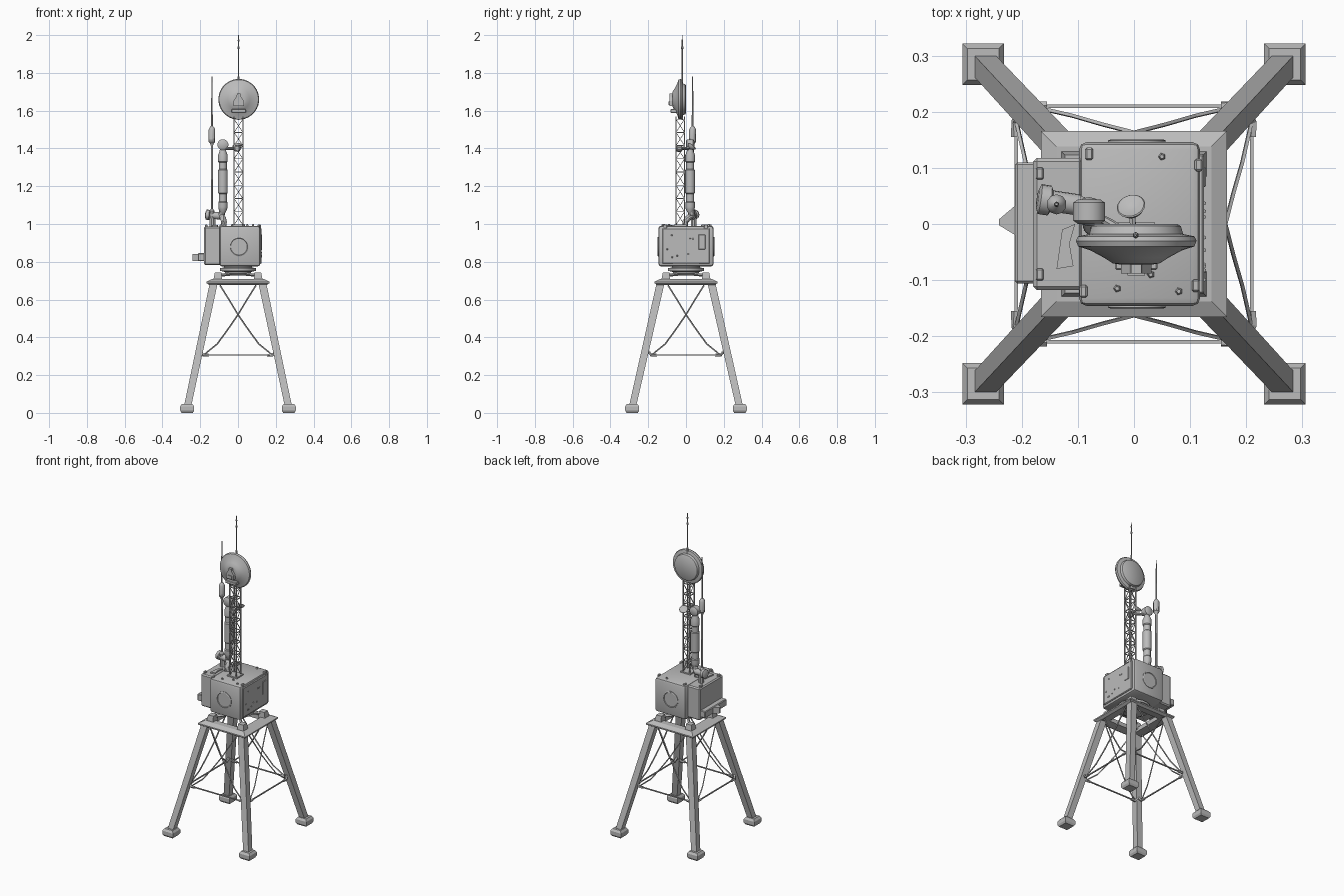
import bpy, bmesh, math, random
from mathutils import Vector, Matrix

if "Cube" in bpy.data.objects:
    bpy.data.objects.remove(bpy.data.objects["Cube"])

random.seed(4)
grey = bpy.data.materials.new("weathered_grey")
grey.diffuse_color = (0.5, 0.5, 0.5, 1)
grey.use_nodes = True
grey.node_tree.nodes["Principled BSDF"].inputs["Base Color"].default_value = grey.diffuse_color


def finish(name, bm, smooth=False):
    bmesh.ops.recalc_face_normals(bm, faces=bm.faces)
    me = bpy.data.meshes.new(name)
    bm.to_mesh(me)
    bm.free()
    me.materials.append(grey)
    ob = bpy.data.objects.new(name, me)
    bpy.context.collection.objects.link(ob)
    if smooth:
        bpy.ops.object.select_all(action='DESELECT')
        ob.select_set(True)
        bpy.context.view_layer.objects.active = ob
        bpy.ops.object.shade_smooth_by_angle(angle=math.radians(35))
    return ob


def loft(bm, rings):
    """Skin a list of point rings and cap both ends."""
    vs = [[bm.verts.new(p) for p in r] for r in rings]
    n = len(vs[0])
    for a, b in zip(vs, vs[1:]):
        for i in range(n):
            j = (i + 1) % n
            bm.faces.new((a[i], a[j], b[j], b[i]))
    bm.faces.new(vs[0][::-1])
    bm.faces.new(vs[-1])


def rod(bm, pts, r, n=6):
    pts = [Vector(p) for p in pts]
    rings = []
    for i, p in enumerate(pts):
        d = (pts[min(i + 1, len(pts) - 1)] - pts[max(i - 1, 0)]).normalized()
        q = Vector((0, 0, 1)).rotation_difference(d)
        rings.append([p + q @ Vector((r * math.cos(t), r * math.sin(t), 0))
                      for t in (math.tau * (k + .5) / n for k in range(n))])
    loft(bm, rings)


def turned(bm, prof, loc=(0, 0, 0), axis=(0, 0, 1), n=20):
    """Solid of revolution; prof is (radius, distance along axis)."""
    q = Vector((0, 0, 1)).rotation_difference(Vector(axis))
    loft(bm, [[Vector(loc) + q @ Vector((r * math.cos(t), r * math.sin(t), h))
               for t in (math.tau * (k + .5) / n for k in range(n))] for r, h in prof])


def block(bm, lo, hi, bevel=0, seg=1):
    lo, hi = Vector(lo), Vector(hi)
    m = Matrix.Translation((lo + hi) / 2) @ Matrix.Diagonal((*(hi - lo), 1))
    vs = bmesh.ops.create_cube(bm, size=1, matrix=m)['verts']
    if bevel:
        es = list({e for v in vs for e in v.link_edges})
        bmesh.ops.bevel(bm, geom=es, offset=bevel, segments=seg, affect='EDGES', profile=0.5)


def square(cx, cy, h, z):
    return [(cx + a * h, cy + b * h, z) for a, b in ((-1, -1), (1, -1), (1, 1), (-1, 1))]


# Splayed legs with foot pads and top stubs
for i, (sx, sy) in enumerate(((-1, -1), (1, -1), (1, 1), (-1, 1))):
    bm = bmesh.new()
    loft(bm, [square(sx * .268, sy * .284, .019, .03), square(sx * .128, sy * .134, .021, .69)])
    finish(f"leg_{i}", bm)
    bm = bmesh.new()
    x, y = sx * .269, sy * .285
    loft(bm, [square(x, y, .030, 0), square(x, y, .037, .012),
              square(x, y, .037, .034), square(x, y, .028, .047)])
    finish(f"foot_{i}", bm)
    bm = bmesh.new()
    loft(bm, [square(sx * .108, sy * .108, .024, .695), square(sx * .105, sy * .105, .018, .742)])
    rod(bm, [(sx * .105, sy * .105, .728), (0, 0, .738)], .008, 4)
    finish(f"stub_{i}", bm)

# Open square platform frame
bm = bmesh.new()
prof = [(.100, .682), (.150, .676), (.166, .686), (.166, .694), (.138, .708), (.100, .708)]
rings = [[bm.verts.new(p) for p in square(0, 0, h, z)] for h, z in prof]
for k in range(len(rings)):
    a, b = rings[k], rings[(k + 1) % len(rings)]
    for i in range(4):
        bm.faces.new((a[i], a[(i + 1) % 4], b[(i + 1) % 4], b[i]))
finish("platform_frame", bm)

# Cross braces and tie bars on each of the four sides
bm = bmesh.new()
for k in range(4):
    rot = Matrix.Rotation(k * math.pi / 2, 3, 'Z')
    for s in (-1, 1):
        pts = [(s * .095, -.142, .675), (s * .045, -.152, .595), (0, -.163, .52),
               (-s * .055, -.177, .44), (-s * .11, -.193, .365), (-s * .18, -.209, .308)]
        rod(bm, [rot @ Vector(p) for p in pts], .0042, 4)
        rod(bm, [rot @ Vector(p) for p in ((s * .20, -.202, .325), (s * .182, -.211, .305),
                                           (s * .155, -.211, .306))], .008, 5)
    rod(bm, [rot @ Vector((x, -.21, .306)) for x in (-.18, .18)], .0045, 4)
finish("leg_bracing", bm)

# Turntable under the cabin
bm = bmesh.new()
turned(bm, [(.055, .728), (.07, .738), (.07, .746), (.095, .752), (.095, .766), (.075, .770), (.075, .79)], n=24)
finish("turntable", bm, True)

# Equipment cabin and its side locker
bm = bmesh.new()
block(bm, (-.098, -.146, .775), (.118, .146, .99), .014, 2)
finish("cabin", bm, True)
bm = bmesh.new()
block(bm, (-.180, -.118, .782), (-.09, .118, .986), .007)
finish("side_locker", bm)
bm = bmesh.new()
block(bm, (-.212, -.106, .803), (-.175, .11, .846), .004)
loft(bm, [[(-.208, -.022, z), (-.241, -.002, z), (-.241, .008, z), (-.208, .036, z)] for z in (.805, .842)])
finish("side_ledge", bm)
bm = bmesh.new()
block(bm, (.112, -.125, .79), (.125, .125, .978), .004)
block(bm, (.122, .066, .865), (.128, .102, .945), .002)
finish("side_panel", bm)

# Round hatches on front and back
bm = bmesh.new()
for s in (-1, 1):
    turned(bm, [(.052, .14), (.052, .149), (.046, .151), (.044, .148), (.0, .148)][:4],
           (.005, 0, .88), (0, s, 0), 24)
finish("round_hatches", bm, True)

# Roof clips and scattered chips
bm = bmesh.new()
for x, y in ((-.168, -.09), (-.168, .09), (-.09, -.12), (.11, -.11), (.115, .105), (-.08, .125)):
    block(bm, (x - .007, y - .011, .972), (x + .007, y + .011, .997), .003)
for x, y in ((.05, .12), (-.03, -.115), (.08, -.12), (.03, -.09)):
    turned(bm, [(.008, .986), (.004, 1.0)], (x, y, 0), n=5)
for _ in range(9):
    y, z = random.uniform(-.11, .05), random.uniform(.81, .95)
    turned(bm, [(.007, .121), (.003, .128)], (0, y, z), (1, 0, 0), 4)
loft(bm, [[(-.138, -.08, z), (-.108, -.075, z), (-.115, -.035, z), (-.105, .0, z), (-.128, -.01, z)]
          for z in (.98, .994)])
finish("roof_clips", bm)

# Lattice mast
bm = bmesh.new()
x0, x1, y0, y1 = -.021, .026, -.053, -.008
ring = [(x0, y0), (x1, y0), (x1, y1), (x0, y1)]
for x, y in ring:
    rod(bm, [(x, y, .98), (x, y, 1.57)], .0042, 4)
step = .07
for k in range(9):
    z = .995 + k * step
    for i in range(4):
        a, b = ring[i], ring[(i + 1) % 4]
        rod(bm, [(*a, z), (*b, z)], .003, 4)
        if k < 8:
            if (k + i) % 2:
                a, b = b, a
            rod(bm, [(*a, z), (*b, z + step)], .0022, 4)
block(bm, (-.032, -.064, .985), (.037, .003, .998))
finish("lattice_mast", bm)

# Large dish with its feed
bm = bmesh.new()
turned(bm, [(.074, 0), (.080, .004), (.084, .018), (.104, .022), (.108, .030), (.104, .040),
            (.082, .047), (.058, .060), (.042, .070), (.030, .072)], (.004, 0, 1.66), (0, -1, 0), 32)
finish("main_dish", bm, True)
bm = bmesh.new()
block(bm, (-.034, -.082, 1.588), (.042, -.04, 1.608), .003)
loft(bm, [[(.004 + s * w, y, z) for s, y in ((-1, -.088), (1, -.088), (1, -.05), (-1, -.05))]
          for w, z in ((.027, 1.625), (.027, 1.652), (.012, 1.675), (.009, 1.69))])
block(bm, (-.012, -.092, 1.63), (.02, -.08, 1.648))
finish("dish_feed", bm)

# Tall top aerial
bm = bmesh.new()
turned(bm, [(.005, 1.55), (.005, 1.78), (.0028, 1.785), (.0028, 1.925), (.006, 1.928), (.006, 1.938),
            (.0028, 1.941), (.0028, 1.965), (.005, 1.968), (.005, 1.975), (.0025, 1.978), (.002, 2.0)],
       (.003, -.02, 0), n=6)
finish("top_aerial", bm)

# Side whip aerial with its canister
bm = bmesh.new()
turned(bm, [(.014, 1.03), (.014, 1.07), (.0065, 1.08), (.0065, 1.415), (.010, 1.425), (.018, 1.435),
            (.018, 1.50), (.012, 1.512), (.005, 1.52), (.004, 1.65), (.0025, 1.78)], (-.138, .035, 0), n=10)
finish("whip_aerial", bm, True)

# Roof pipework: clamp, elbow and flange
bm = bmesh.new()
turned(bm, [(.016, 0), (.027, .004), (.027, .022), (.019, .026), (.019, .075)], (-.172, .045, 1.05), (1, -.15, -.1), 12)
rod(bm, [(-.135, .04, .985), (-.135, .04, 1.04)], .016, 8)
rod(bm, [(-.125, .038, 1.045), (-.10, .034, 1.04), (-.085, .028, 1.055), (-.08, .024, 1.09)], .018, 10)
rod(bm, [(-.09, .03, 1.045), (-.078, .01, 1.03), (-.075, -.004, 1.012), (-.075, -.004, .98)], .016, 10)
finish("roof_pipes", bm, True)

# Upright cylinder with banded ends and round cap
bm = bmesh.new()
turned(bm, [(.014, 1.06), (.023, 1.078), (.025, 1.09), (.025, 1.115), (.021, 1.12), (.021, 1.16), (.026, 1.165),
            (.026, 1.285), (.021, 1.29), (.021, 1.325), (.026, 1.33), (.026, 1.365), (.018, 1.385), (.014, 1.41)],
       (-.08, .022, 0), n=14)
turned(bm, [(.02, -.022), (.029, -.016), (.029, .016), (.02, .022)], (-.08, .022, 1.42), (0, 1, 0), 16)
finish("upright_cylinder", bm, True)

# Arm to the mast and small rear dish
bm = bmesh.new()
rod(bm, [(-.075, .018, 1.40), (-.04, -.0, 1.40), (-.012, -.02, 1.40)], .008, 8)
turned(bm, [(.012, -.018), (.018, -.01), (.018, .01), (.01, .016)], (-.005, -.035, 1.40), (0, 1, 0), 10)
rod(bm, [(0, -.03, 1.40), (-.004, .028, 1.405)], .006, 6)
turned(bm, [(.008, -.012), (.02, -.004), (.026, .006), (.024, .008), (.008, .002)],
       (-.004, .028, 1.408), (-.2, .6, .75), 16)
finish("small_dish", bm, True)
